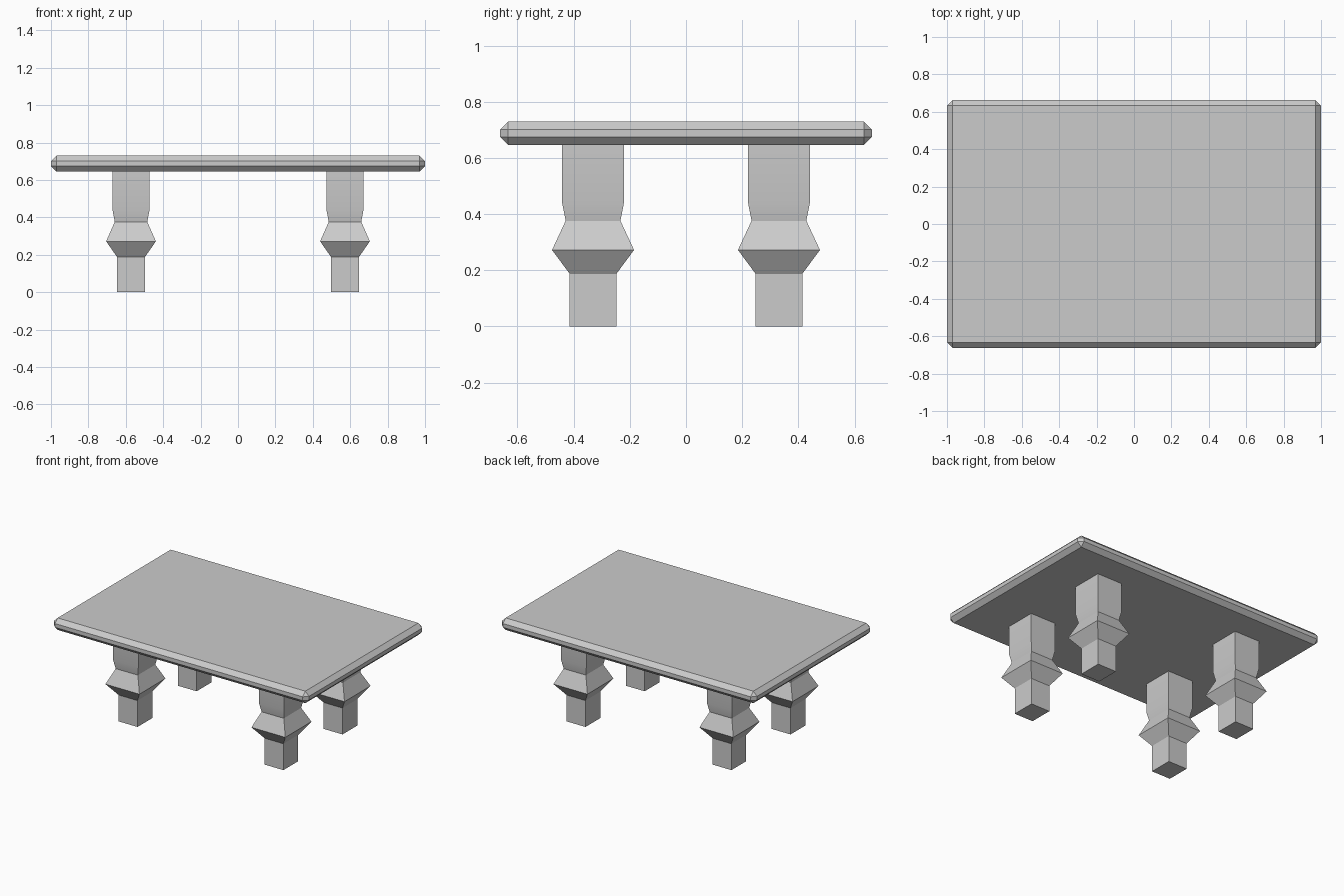
import bpy, bmesh, math

if "Cube" in bpy.data.objects:
    bpy.data.objects.remove(bpy.data.objects["Cube"])

def add_object(name, bm):
    bmesh.ops.recalc_face_normals(bm, faces=bm.faces)
    me = bpy.data.meshes.new(name)
    bm.to_mesh(me)
    bm.free()
    ob = bpy.data.objects.new(name, me)
    bpy.context.collection.objects.link(ob)
    return ob

# Table top: slab with a single chamfer on every edge
Z0, Z1 = 0.645, 0.73
bm = bmesh.new()
bmesh.ops.create_cube(bm, size=1)
for v in bm.verts:
    v.co = (v.co.x * 2, v.co.y * 1.324, (Z0 + Z1) / 2 + v.co.z * (Z1 - Z0))
bmesh.ops.bevel(bm, geom=bm.edges[:], offset=0.029, segments=1,
                profile=0.5, affect='EDGES')
add_object("table_top", bm)

# Leg profile: height, half width in x, half width in y
PROFILE = [(0, 0.074, 0.083), (0.187, 0.074, 0.083), (0.272, 0.133, 0.146),
           (0.376, 0.087, 0.0975), (0.44, 0.099, 0.11), (Z0, 0.099, 0.11)]

def leg(name, cx, cy):
    bm = bmesh.new()
    rings = [[bm.verts.new((cx + sx * hx, cy + sy * hy, z))
              for sx, sy in ((-1, -1), (1, -1), (1, 1), (-1, 1))]
             for z, hx, hy in PROFILE]
    for a, b in zip(rings, rings[1:]):
        for i in range(4):
            j = (i + 1) % 4
            bm.faces.new((a[i], a[j], b[j], b[i]))
    bm.faces.new(rings[0][::-1])
    bm.faces.new(rings[-1])
    ob = add_object(name, bm)
    # only the gentle shoulder blends smoothly
    bpy.ops.object.select_all(action='DESELECT')
    ob.select_set(True)
    bpy.context.view_layer.objects.active = ob
    bpy.ops.object.shade_smooth_by_angle(angle=math.radians(20))

for side, sx in (("left", -1), ("right", 1)):
    for end, sy in (("front", -1), ("back", 1)):
        leg(f"{end}_{side}_leg", sx * 0.572, sy * 0.331)
